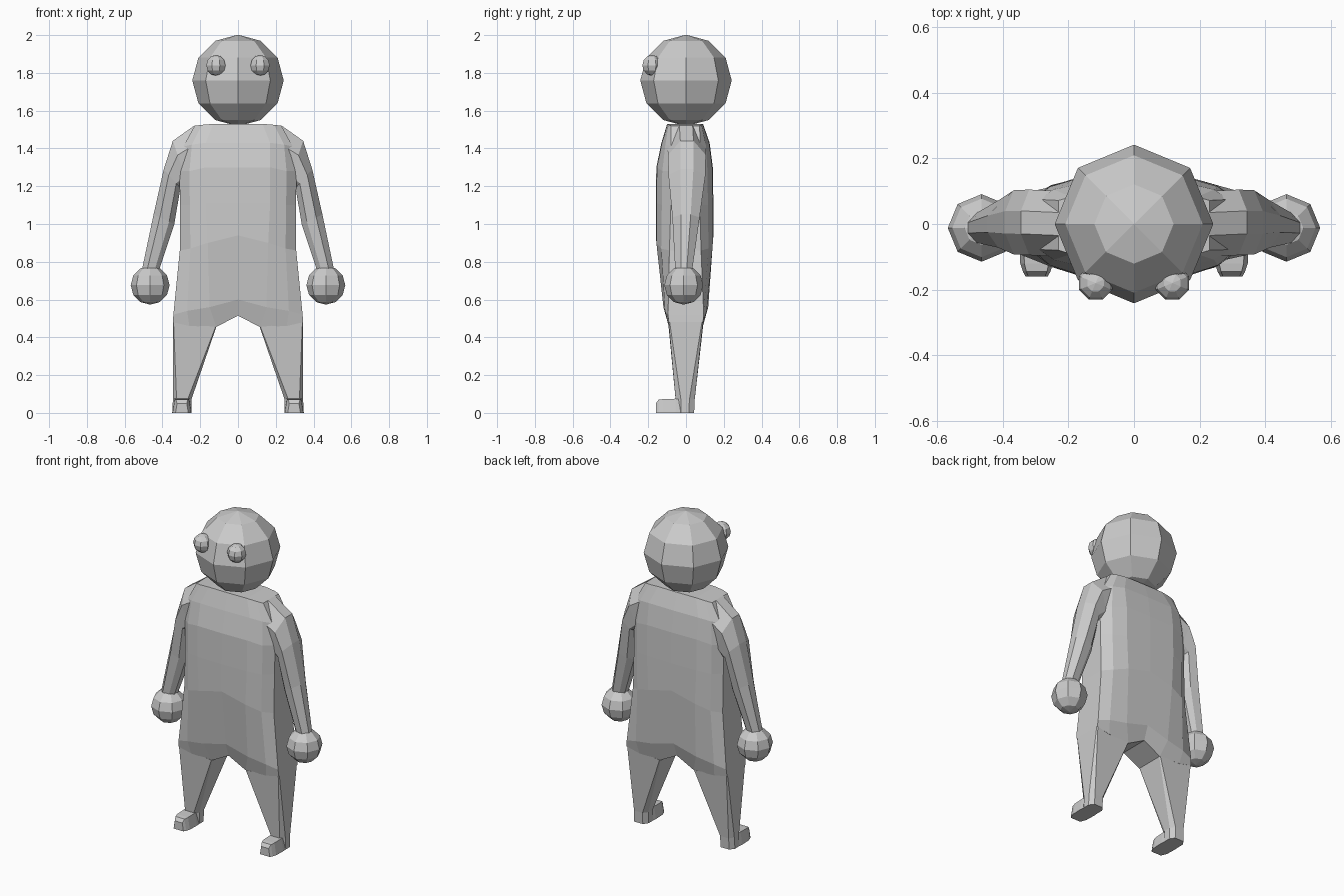
import bpy, bmesh
from mathutils import Vector, Matrix

if "Cube" in bpy.data.objects:
    bpy.data.objects.remove(bpy.data.objects["Cube"])

grey = bpy.data.materials.new("light grey")
grey.diffuse_color = (0.6, 0.6, 0.6, 1)
grey.use_nodes = True
grey.node_tree.nodes["Principled BSDF"].inputs["Base Color"].default_value = grey.diffuse_color


def finish(bm, name):
    bmesh.ops.remove_doubles(bm, verts=bm.verts, dist=0.0005)
    bmesh.ops.recalc_face_normals(bm, faces=bm.faces)
    me = bpy.data.meshes.new(name)
    bm.to_mesh(me)
    bm.free()
    me.materials.append(grey)
    ob = bpy.data.objects.new(name, me)
    bpy.context.collection.objects.link(ob)
    return ob


def loft(name, rings):
    """Skin closed rings and cap both ends with strips."""
    bm = bmesh.new()
    rows = [[bm.verts.new(p) for p in r] for r in rings]
    n = len(rows[0])
    for a, b in zip(rows, rows[1:]):
        for i in range(n):
            j = (i + 1) % n
            bm.faces.new((a[i], a[j], b[j], b[i]))
    for r in (rows[0], rows[-1]):
        for i in range(n // 2 - 1):
            bm.faces.new((r[i], r[i + 1], r[n - 2 - i], r[n - 1 - i]))
    return finish(bm, name)


def ball(name, centre, radius, turn=0.0):
    bm = bmesh.new()
    m = Matrix.Translation(Vector(centre)) @ Matrix.Rotation(turn, 4, 'Z')
    bmesh.ops.create_uvsphere(bm, u_segments=8, v_segments=6, radius=radius, matrix=m)
    return finish(bm, name)


def torso_ring(zs, front, back, mid, side, edge):
    """Ring from centre, panel edge, bevel and side points, mirrored in x."""
    xs = (0, mid, mid + (side - mid) * 0.62, side)
    depth = (1, 0.98, 0.5 + 0.4 * edge + 0.1, edge)
    half = list(zip(xs, depth, zs))
    full = half[:0:-1] + [(-x, d, z) for x, d, z in half]
    return ([(x, -front * d, z) for x, d, z in full]
            + [(x, back * d, z) for x, d, z in full[::-1]])


# torso, from the collar down to the crotch
loft("torso", [
    torso_ring((1.53, 1.53, 1.525, 1.52), 0.10, 0.09, 0.13, 0.23, 0.8),
    torso_ring((1.43, 1.43, 1.42, 1.41), 0.13, 0.125, 0.17, 0.29, 0.6),
    torso_ring((1.30, 1.30, 1.28, 1.28), 0.157, 0.142, 0.17, 0.31, 0.5),
    torso_ring((1.11, 1.11, 1.10, 1.10), 0.16, 0.145, 0.17, 0.307, 0.5),
    torso_ring((0.94, 0.90, 0.87, 0.86), 0.16, 0.145, 0.16, 0.308, 0.55),
    torso_ring((0.60, 0.56, 0.54, 0.52), 0.122, 0.12, 0.15, 0.342, 0.78),
    torso_ring((0.515, 0.455, 0.46, 0.48), 0.092, 0.09, 0.115, 0.345, 1.0),
])

# head
ball("head", (0, 0, 1.76), 0.242)


def leg_ring(s, inner, outer, front, back, zi, zo, bevel):
    b, y = bevel, bevel * 1.4
    pts = [(outer, -front + y, zo), (outer - b, -front, zo), (inner + b, -front, zi),
           (inner, -front + y, zi), (inner, back - y, zi), (inner + b, back, zi),
           (outer - b, back, zo), (outer, back - y, zo)]
    return [(s * p[0], p[1], p[2]) for p in pts]


def arm_ring(s, out, inn, depth, yc):
    """Hexagonal ring between an outer and an inner (x, z) point."""
    o, i = Vector(out), Vector(inn)
    spots = ((0, 0.35), (0.3, 1), (0.75, 0.85), (1, 0.4))
    pts = [(o.lerp(i, t), d * depth) for t, d in spots]
    return ([(s * p.x, yc - d, p.y) for p, d in pts]
            + [(s * p.x, yc + d, p.y) for p, d in pts[::-1]])


for s, tag in ((1, "left"), (-1, "right")):
    # eye and hand
    ball("eye_" + tag, (s * 0.117, -0.18, 1.84), 0.055, 0.39)
    ball("hand_" + tag, (s * 0.465, -0.012, 0.676), 0.103)
    # arm, from the shoulder to the wrist
    loft("arm_" + tag, [
        arm_ring(s, (0.23, 1.522), (0.20, 1.20), 0.10, 0.0),
        arm_ring(s, (0.345, 1.44), (0.26, 1.19), 0.10, 0.005),
        arm_ring(s, (0.393, 1.29), (0.305, 1.19), 0.098, 0.005),
        arm_ring(s, (0.447, 1.05), (0.337, 1.00), 0.072, 0.0),
        arm_ring(s, (0.508, 0.76), (0.42, 0.75), 0.045, -0.012),
    ])
    # leg
    loft("leg_" + tag, [
        leg_ring(s, 0.115, 0.345, 0.092, 0.09, 0.455, 0.48, 0.004),
        leg_ring(s, 0.247, 0.345, 0.055, 0.046, 0.07, 0.07, 0.02),
        leg_ring(s, 0.247, 0.347, 0.055, 0.043, 0.0, 0.0, 0.02),
    ])
    # foot, from under the ankle to the toe
    loft("foot_" + tag, [
        [(s * (0.297 + w), y, 0), (s * (0.297 - w), y, 0),
         (s * (0.297 - w * 0.75), y, z), (s * (0.297 + w * 0.75), y, z)]
        for y, w, z in ((0.02, 0.046, 0.07), (-0.055, 0.052, 0.075),
                        (-0.12, 0.05, 0.073), (-0.145, 0.042, 0.07),
                        (-0.16, 0.034, 0.05))
    ])
